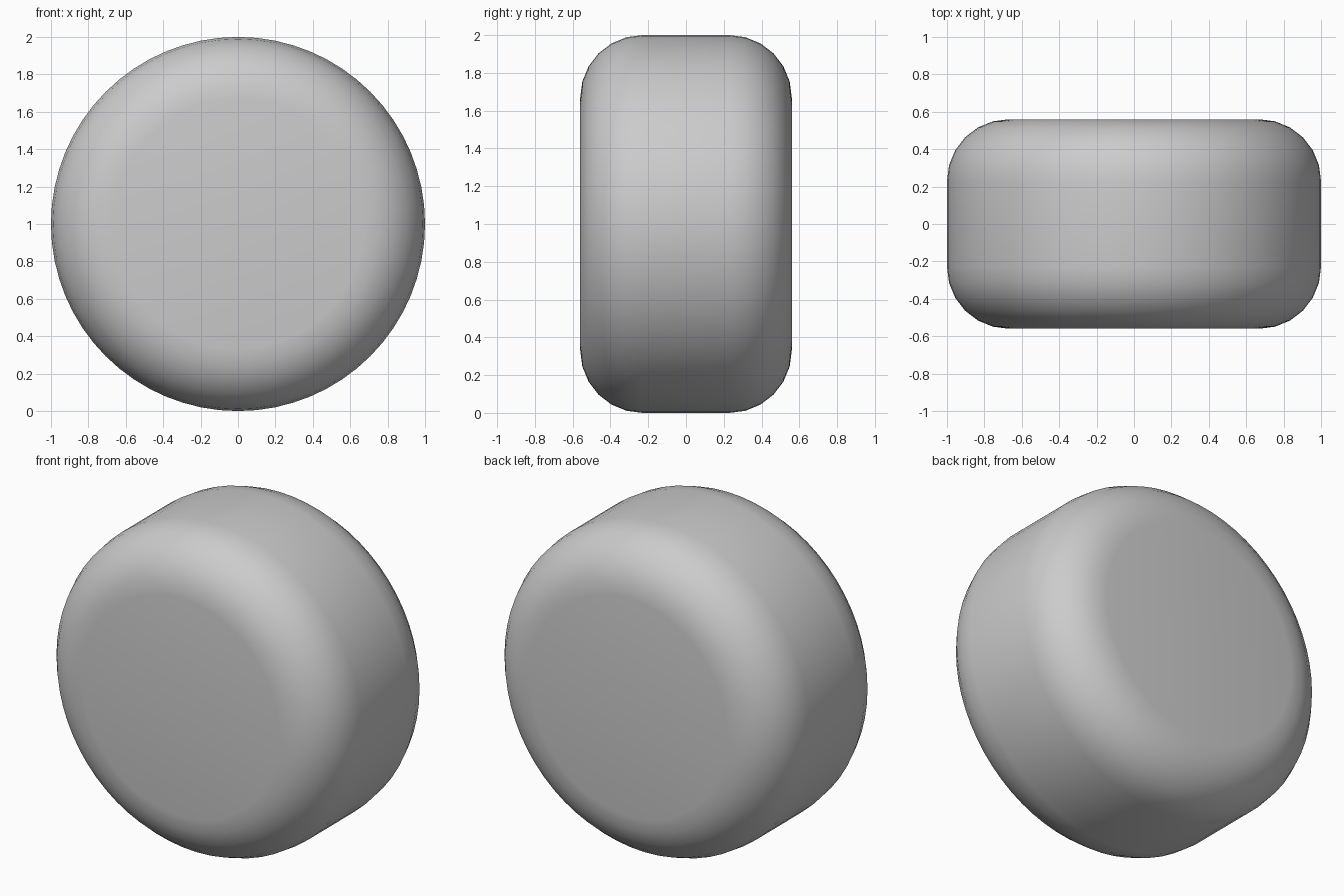
import bpy
import math

cube = bpy.data.objects.get("Cube")
if cube:
    bpy.data.objects.remove(cube, do_unlink=True)

RADIUS = 1.0
DEPTH = 1.12
ROUNDING = 0.33

# Plain grey finish
grey = bpy.data.materials.new("light_grey")
grey.use_nodes = True
colour = (0.6, 0.6, 0.6, 1.0)
grey.diffuse_color = colour
grey.node_tree.nodes["Principled BSDF"].inputs["Base Color"].default_value = colour

# Upright disc with its flat faces towards front and back
bpy.ops.mesh.primitive_cylinder_add(
    vertices=64, radius=RADIUS, depth=DEPTH,
    location=(0, 0, RADIUS), rotation=(math.pi / 2, 0, 0))
disc = bpy.context.object
disc.name = "rounded_disc"
disc.data.materials.append(grey)

# Broad rounded rims on both faces
bevel = disc.modifiers.new("rounded_rims", 'BEVEL')
bevel.width = ROUNDING
bevel.segments = 6
bevel.limit_method = 'ANGLE'
bevel.angle_limit = math.radians(40)
bpy.ops.object.modifier_apply(modifier=bevel.name)
bpy.ops.object.shade_smooth_by_angle(angle=math.radians(30))
